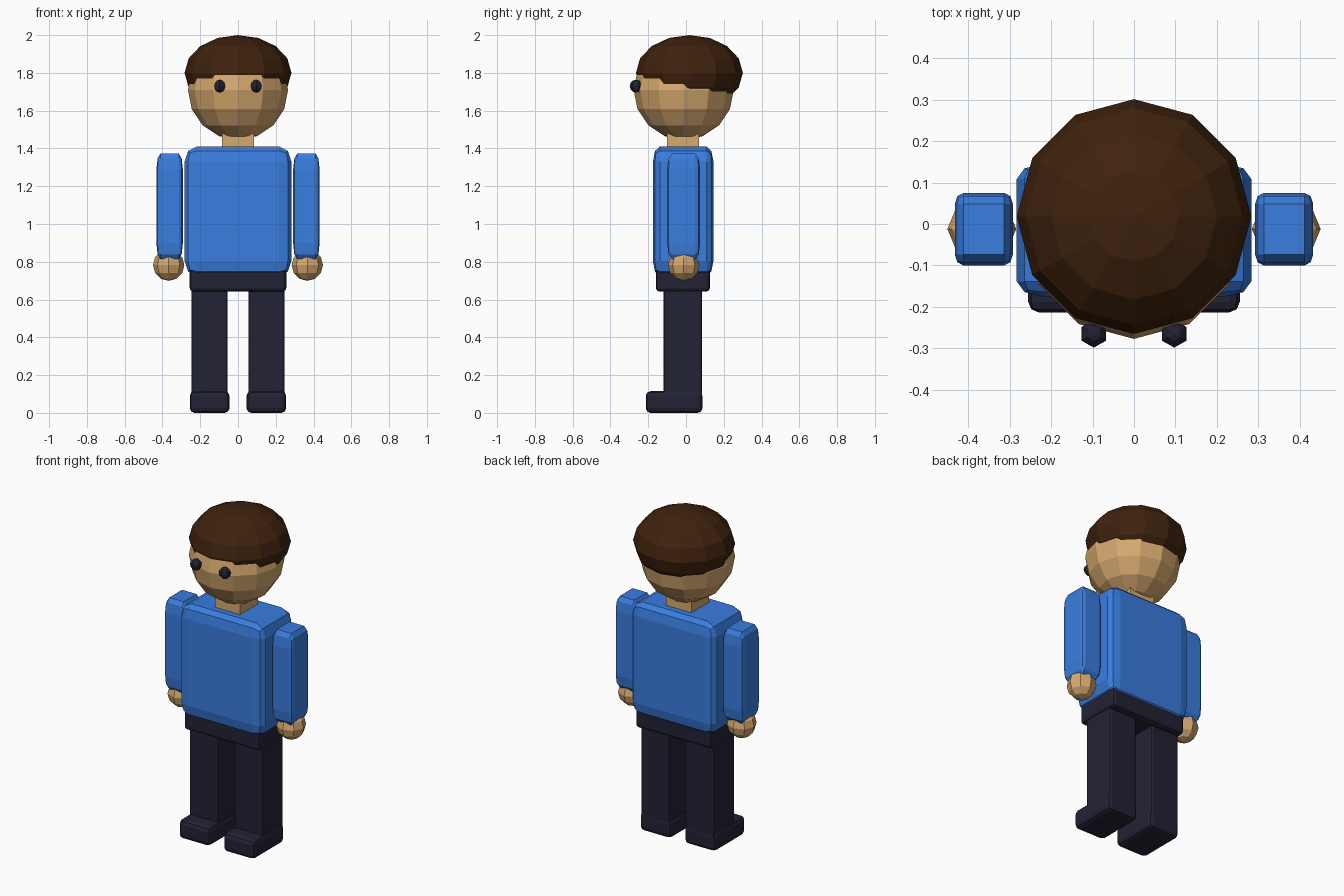
import bpy
import bmesh
from mathutils import Matrix, Vector

cube = bpy.data.objects.get("Cube")
if cube:
    bpy.data.objects.remove(cube, do_unlink=True)


def make_material(name, rgb):
    mat = bpy.data.materials.new(name)
    mat.use_nodes = True
    mat.diffuse_color = (*rgb, 1)
    mat.node_tree.nodes["Principled BSDF"].inputs["Base Color"].default_value = (*rgb, 1)
    return mat


SKIN = make_material("skin", (0.68, 0.40, 0.16))
SHIRT = make_material("blue shirt", (0.042, 0.205, 0.74))
HAIR = make_material("brown hair", (0.05, 0.016, 0.004))
DARK = make_material("dark navy", (0.016, 0.016, 0.035))


def finish(name, bm, mat):
    mesh = bpy.data.meshes.new(name)
    bm.to_mesh(mesh)
    bm.free()
    mesh.materials.append(mat)
    obj = bpy.data.objects.new(name, mesh)
    bpy.context.collection.objects.link(obj)
    return obj


def block(name, mat, low, high, bevel=0.0, stretched=False):
    """Box between two corners; a stretched bevel is a fraction of each side."""
    low, high = Vector(low), Vector(high)
    bm = bmesh.new()
    bmesh.ops.create_cube(bm, size=1)
    scale = Matrix.Diagonal(high - low).to_4x4()
    if not stretched:
        bm.transform(scale)
    if bevel:
        bmesh.ops.bevel(bm, geom=bm.edges[:], offset=bevel, segments=2,
                        profile=0.5, affect='EDGES')
    if stretched:
        bm.transform(scale)
    bm.transform(Matrix.Translation((low + high) / 2))
    return finish(name, bm, mat)


def ball(name, mat, centre, radii, segments, rings):
    bm = bmesh.new()
    bmesh.ops.create_uvsphere(bm, u_segments=segments, v_segments=rings, radius=1)
    bm.transform(Matrix.Translation(centre) @ Matrix.Diagonal(radii).to_4x4())
    return finish(name, bm, mat)


# Head: the hair is a flatter ball that overlaps the skull
ball("head", SKIN, (0, -0.012, 1.71), (0.265, 0.265, 0.265), 12, 8)
ball("hair", HAIR, (0, 0.018, 1.80), (0.283, 0.283, 0.20), 12, 8)
block("neck", SKIN, (-0.085, -0.10, 1.32), (0.085, 0.07, 1.52))

# Body
block("torso", SHIRT, (-0.283, -0.175, 0.725), (0.283, 0.145, 1.41), 0.115, True)
block("hips", DARK, (-0.256, -0.16, 0.642), (0.256, 0.127, 0.785), 0.02)

# Paired parts
for side, s in (("left", 1), ("right", -1)):

    def pair(name, mat, x0, x1, y0, y1, z0, z1, bevel, stretched=False):
        xs = sorted((s * x0, s * x1))
        block(f"{side}_{name}", mat, (xs[0], y0, z0), (xs[1], y1, z1), bevel, stretched)

    ball(f"{side}_eye", DARK, (s * 0.097, -0.265, 1.73), (0.034, 0.033, 0.034), 6, 6)
    pair("arm", SHIRT, 0.292, 0.432, -0.10, 0.075, 0.815, 1.372, 0.15, True)
    ball(f"{side}_hand", SKIN, (s * 0.367, -0.012, 0.782), (0.083, 0.083, 0.083), 8, 6)
    pair("leg", DARK, 0.055, 0.247, -0.118, 0.085, 0.08, 0.70, 0.012)
    pair("foot", DARK, 0.045, 0.255, -0.213, 0.087, 0.0, 0.115, 0.025)
